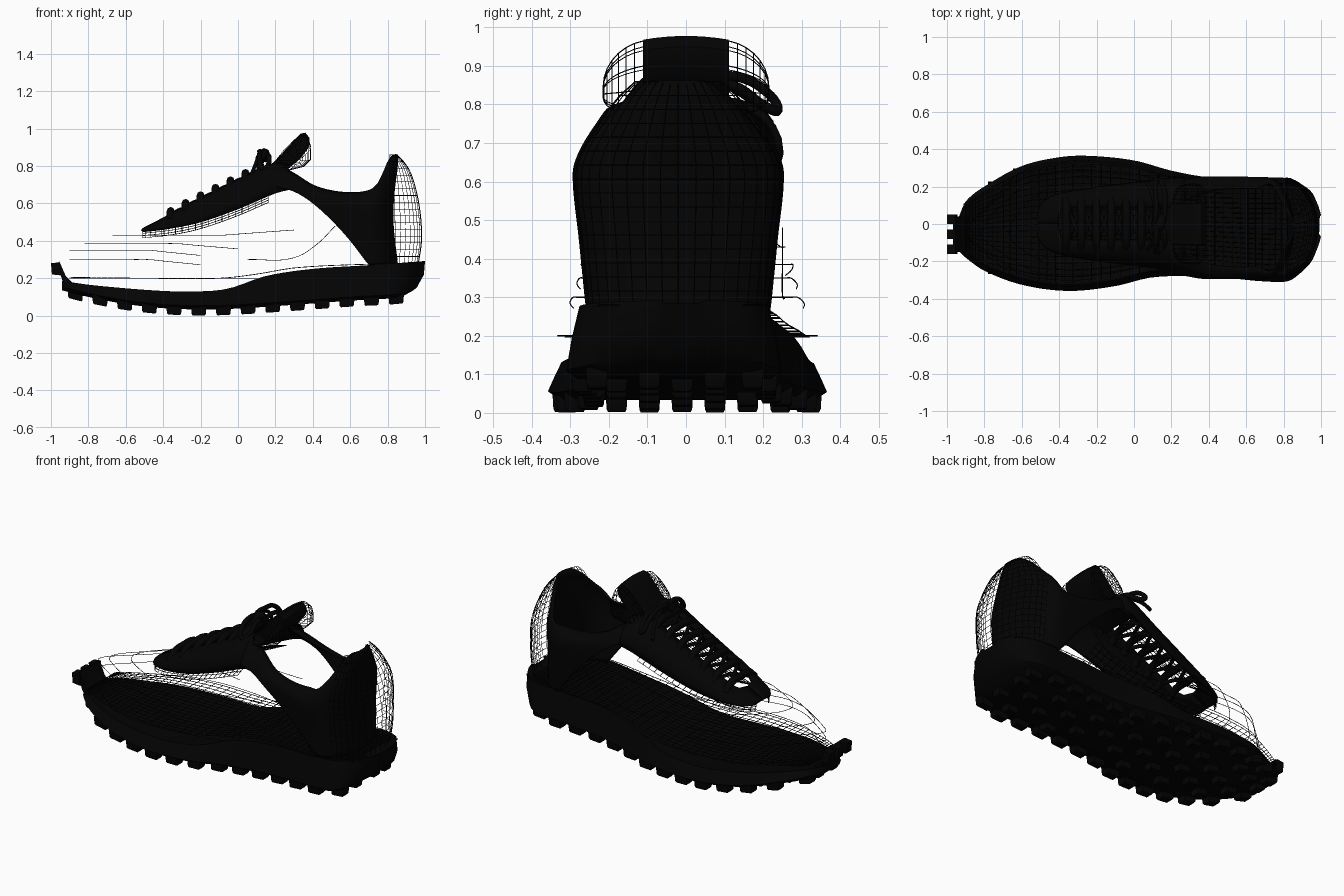
import bpy, bmesh, math

if "Cube" in bpy.data.objects:
    bpy.data.objects.remove(bpy.data.objects["Cube"])

black = bpy.data.materials.new("black")
black.diffuse_color = (0.001, 0.001, 0.001, 1)
black.use_nodes = True
black.node_tree.nodes["Principled BSDF"].inputs["Base Color"].default_value = black.diffuse_color


def curve_fn(pts):
    """Smooth cubic function through (x, value) points."""
    n = len(pts)
    m = []
    for i in range(n):
        a, b = pts[max(i - 1, 0)], pts[min(i + 1, n - 1)]
        m.append((b[1] - a[1]) / (b[0] - a[0]))

    def f(x):
        x = min(max(x, pts[0][0]), pts[-1][0])
        i = 0
        while i < n - 2 and x > pts[i + 1][0]:
            i += 1
        h = pts[i + 1][0] - pts[i][0]
        t = (x - pts[i][0]) / h
        return ((2*t**3 - 3*t*t + 1) * pts[i][1] + (t**3 - 2*t*t + t) * h * m[i]
                + (3*t*t - 2*t**3) * pts[i + 1][1] + (t**3 - t*t) * h * m[i + 1])
    return f


def finish(ob, angle=40):
    ob.data.materials.append(black)
    bpy.ops.object.select_all(action='DESELECT')
    ob.select_set(True)
    bpy.context.view_layer.objects.active = ob
    bpy.ops.object.shade_smooth_by_angle(angle=math.radians(angle))
    return ob


def loft(name, rows, closed=False, thick=0, wire=0, offset=-1):
    """Skin equal-length rows of points; optionally thicken or turn into a net."""
    bm = bmesh.new()
    vs = [[bm.verts.new(p) for p in r] for r in rows]
    k = len(rows[0])
    for a, b in zip(vs, vs[1:]):
        for j in range(k if closed else k - 1):
            bm.faces.new((a[j], a[(j + 1) % k], b[(j + 1) % k], b[j]))
    if closed and not wire:
        bm.faces.new(vs[0])
        bm.faces.new(vs[-1])
    bmesh.ops.remove_doubles(bm, verts=bm.verts, dist=1e-5)
    bmesh.ops.recalc_face_normals(bm, faces=bm.faces)
    me = bpy.data.meshes.new(name)
    bm.to_mesh(me)
    bm.free()
    ob = bpy.data.objects.new(name, me)
    bpy.context.collection.objects.link(ob)
    finish(ob)
    if thick:
        md = ob.modifiers.new("thickness", 'SOLIDIFY')
        md.thickness, md.offset = thick, offset
    if wire:
        md = ob.modifiers.new("net", 'WIREFRAME')
        md.thickness = wire
    return ob


def tube(name, pts, r, cyclic=False):
    cu = bpy.data.curves.new(name, 'CURVE')
    cu.dimensions = '3D'
    cu.bevel_depth, cu.bevel_resolution, cu.resolution_u = r, 2, 6
    sp = cu.splines.new('BEZIER')
    sp.bezier_points.add(len(pts) - 1)
    for bp, p in zip(sp.bezier_points, pts):
        bp.co = p
        bp.handle_left_type = bp.handle_right_type = 'AUTO'
    sp.use_cyclic_u = cyclic
    cu.use_fill_caps = True
    cu.materials.append(black)
    ob = bpy.data.objects.new(name, cu)
    bpy.context.collection.objects.link(ob)
    return ob


# Sole outline and side profile
y_in = curve_fn([(-.94, .03), (-.9, .12), (-.8, .2), (-.6, .31), (-.4, .357), (-.25, .365), (0, .34),
                 (.2, .285), (.4, .25), (.6, .247), (.85, .242), (.95, .19), (.985, .12), (1, .06)])
y_out = curve_fn([(-.94, -.14), (-.9, -.18), (-.8, -.25), (-.6, -.325), (-.35, -.358), (-.1, -.332),
                  (.1, -.285), (.4, -.28), (.7, -.307), (.85, -.3), (.95, -.22), (.985, -.14), (1, -.08)])
z_bot = curve_fn([(-.94, .135), (-.8, .1), (-.6, .062), (-.4, .04), (-.2, .033), (0, .038),
                  (.3, .058), (.6, .08), (.9, .1), (1, .13)])
z_top = curve_fn([(-.94, .185), (-.75, .16), (-.4, .132), (-.2, .13), (-.05, .145), (.15, .212),
                  (.4, .25), (.7, .27), (1, .292)])
N = 56
stations = [.03 - .97 * math.cos(math.pi * i / N) for i in range(N + 1)]
rows = []
for x in stations:
    a, b, zb, zt = y_out(x), y_in(x), z_bot(x), z_top(x)

    def sx(k, x=x):
        return .8 + (x - .8) * k if x > .8 else x
    s = min(1, (b - a) / .4)
    rows.append([(sx(.65), a + .03*s, zb), (sx(.78), a, zb + .02), (sx(.97), a + .014*s, zb + (zt - zb)*.55),
                 (sx(1), a + .034*s, zt), (sx(.95), a + .075*s, zt - .008), (sx(.95), b - .075*s, zt - .008),
                 (sx(1), b - .034*s, zt), (sx(.97), b - .014*s, zb + (zt - zb)*.55),
                 (sx(.78), b, zb + .02), (sx(.65), b - .03*s, zb)])
loft("sole", rows, closed=True)


# Tapered outsole lugs, staggered inside and following both edges
def lug(bm, x, y, lx=.033, ly=.026):
    zb = z_bot(x)
    slope = (z_bot(x + .03) - z_bot(x - .03)) / .06
    ring = []
    for h, k in ((.02, 1.1), (-.024, 1), (-.032, .85)):
        ring.append([bm.verts.new((x + sx * lx * k, y + sy * ly * k, max(0, zb + h + slope * sx * lx * k)))
                     for sx, sy in ((-1, -1), (1, -1), (1, 1), (-1, 1))])
    for p, q in zip(ring, ring[1:]):
        for j in range(4):
            bm.faces.new((p[j], q[j], q[(j + 1) % 4], p[(j + 1) % 4]))
    bm.faces.new(ring[-1][::-1])


bm = bmesh.new()
for i in range(14):
    x = -.87 + i * .132
    a, b = y_out(x) + .04, y_in(x) - .04
    if abs(x) > .75:
        a, b = a + .03, b - .03
    lug(bm, x, a, .038)
    lug(bm, x, b, .038)
    for j in range(-4, 5):
        y = -.01 + j * .085
        if (i + j) % 2 == 0 and a + .06 < y < b - .06:
            lug(bm, x, y)
bmesh.ops.recalc_face_normals(bm, faces=bm.faces)
me = bpy.data.meshes.new("outsole_lugs")
bm.to_mesh(me)
bm.free()
lugs = bpy.data.objects.new("outsole_lugs", me)
bpy.context.collection.objects.link(lugs)
finish(lugs, 30)

# Toe bumper with lugs
loft("toe_bumper", [[(-.9, y, .13), (-.94, y, .19), (-.968, y, .28), (-.955, y, .29), (-.92, y, .21), (-.88, y, .17)]
                    for y in (-.15, -.055, .04)], closed=True)
for y in (-.135, -.055, .025):
    loft("toe_lug", [[(-.945, y + d, .215), (-.995, y + d, .22), (-1, y + d, .28), (-.955, y + d, .285)]
                     for d in (-.026, .026)], closed=True)

# Insole net
z_in = curve_fn([(-.92, .205), (-.5, .2), (-.1, .2), (.1, .222), (.3, .255), (.6, .272), (1, .28)])
rows = []
for i in range(N + 1):
    x = .03 - .93 * math.cos(math.pi * i / N)
    a, b = y_out(x) * .88, y_in(x) * .88
    rows.append([(x, a + (b - a) * j / 18, z_in(x)) for j in range(19)])
loft("insole_net", rows, wire=.004)

# Collar panel: wraps both sides and closes behind the heel
c_top = curve_fn([(.2, .81), (.3, .757), (.4, .695), (.5, .665), (.6, .655), (.68, .662), (.73, .685),
                  (.77, .745), (.8, .82), (.825, .858), (.85, .862)])
c_bot = curve_fn([(.2, .69), (.3, .665), (.4, .6), (.5, .51), (.6, .4), (.7, .27), (.72, .26), (.85, .26)])
c_wid = curve_fn([(.25, .232), (.45, .252), (.62, .268), (.68, .25), (.76, .2), (.82, .155), (.87, .1)])
xs = [.2 + .48 * i / 16 for i in range(17)] + [.68 + .17 * math.sin(math.pi / 2 * i / 12) for i in range(1, 13)]


def collar_col(x, s):
    col = []
    for j in range(15):
        t = j / 14
        z = c_top(x) + (c_bot(x) - c_top(x)) * t
        roll = min(1, max(0, (.74 - x) / .08))
        w = c_wid(z) - .05 * (1 - min(1, t * 4)) ** 2 * roll
        a = max(0, (x - .68) / .17)
        dip = -.025 * math.sin(math.pi * min(1, max(0, (.8 - z) / .52))) * a * a
        col.append((x + dip, -.02 + s * w * max(0, 1 - a ** 2.5) ** (1 / 2.5), z))
    return col


loft("collar_panel", [collar_col(x, -1) for x in xs] + [collar_col(x, 1) for x in xs[-2::-1]], thick=.012, offset=0)

# Heel counter net
h_x = curve_fn([(.28, .965), (.4, .982), (.55, .975), (.7, .945), (.8, .905), (.86, .85)])
rows = []
for j in range(17):
    z = .28 + .58 * j / 16
    w = c_wid(z)
    rows.append([(.81 + (h_x(z) - .81) * math.cos(t), -.02 + w * math.sin(t), z)
                 for t in (math.pi * (i / 18 - .5) for i in range(19))])
loft("heel_counter_net", rows, wire=.003)

# Lace stay: closed at the toe end, open along the throat
e_top = curve_fn([(-.51, .458), (-.4, .515), (-.3, .57), (0, .72), (.2, .812), (.28, .80)])
e_low = curve_fn([(-.51, .45), (-.35, .468), (-.2, .5), (0, .57), (.2, .655), (.28, .675)])
e_out = curve_fn([(-.51, .06), (-.48, .115), (-.4, .155), (-.2, .19), (0, .215), (.2, .24), (.28, .245)])


def stay_row(x, s):
    inner = 0 if x < -.4 else min(.085, .06 + (x + .4) * .6)
    zt, zl, yo = e_top(x), e_low(x), e_out(x)
    row = []
    for j in range(7):
        t = j / 6
        row.append((x, s * (inner + (yo - inner) * math.sin(t * math.pi / 2) ** .9),
                    zl + (zt - zl) * max(0, math.cos(t * math.pi / 2)) ** .9))
    return row


sx_list = [-.51, -.495, -.47, -.44, -.41, -.395] + [-.37 + .64 * i / 18 for i in range(19)]
for side, s in (("inner", 1), ("outer", -1)):
    loft("lace_stay_" + side, [stay_row(x, s) for x in sx_list], thick=.018, offset=0)
    # Net under the stay's lower edge and along the tongue flank
    loft("stay_lining_" + side, [[(x, s * (e_out(x) - .13 * t * min(1, (x + .52) * 4)), e_low(x) - .035 + .05 * t)
                                  for t in (0, .25, .5, .75, 1)] for x in sx_list[:-3]], wire=.004)

# Tongue top pad and its net sides
pad = [(.1, .745), (.17, .8), (.24, .87), (.3, .94), (.335, .973), (.36, .978), (.383, .95), (.38, .91), (.33, .845), (.25, .78)]
loft("tongue_pad", [[(x, y, z - .8 * y * y) for x, z in pad] for y in (-.11, -.08, -.04, 0, .04, .08, .11)], closed=True)
side_loop = [(.19, .79), (.21, .84), (.25, .89), (.3, .94), (.34, .965), (.375, .95), (.39, .9), (.39, .84), (.35, .8), (.27, .78)]
for s in (-1, 1):
    rows = []
    for i in range(8):
        a = i / 7 * math.pi / 2
        k = .15 + .85 * math.cos(a)
        rows.append([(.31 + (x - .31) * k + .01 * i / 7, s * (.11 + .105 * math.sin(a)),
                      .86 + (z - .86) * k - .03 * i / 7) for x, z in side_loop])
    loft("tongue_side_net", rows, closed=True, wire=.003)

# Laces: straight bars and diagonals
for i in range(7):
    x = -.36 + i * .08
    z = e_top(x) + .008
    tube("lace_bar", [(x, -.14, z - .035), (x, -.09, z + .006), (x, 0, z + .014), (x, .09, z + .006), (x, .14, z - .035)], .021)
    if i < 6:
        for s in (-1, 1):
            z2 = e_top(x + .08)
            tube("lace_cross", [(x, -s * .1, z - .02), (x + .04, 0, (z + z2) / 2), (x + .08, s * .1, z2 - .01)], .011)

# Bow
tube("bow_knot", [(.115, -.035, .83), (.14, 0, .87), (.15, .035, .84)], .026)
for s, r in ((1, 1), (-1, .62)):
    tube("bow_loop", [(.135, 0, .86), (.12, s*.11*r, .875), (.115, s*.2*r, .84), (.13, s*.238*r, .785),
                      (.15, s*.215*r, .79), (.165, s*.12*r, .85)], .013, True)
    tube("lace_tail", [(.13, 0, .86), (.11, s*.1*r, .85), (.09, s*.18*r, .8), (.07, s*.22*r, .75)], .01)

# Thin seam lines on the open upper
for z, x0, x1, k in ((.2, -.9, .1, .93), (.3, -.9, -.2, .84), (.35, -.9, -.2, .79), (.385, -.82, .0, .76), (.43, -.67, .3, .7)):
    for s, f in ((1, y_in), (-1, y_out)):
        pts = [(x0, -.05, z)]
        for i in range(1, 12):
            t = (i / 11) ** 1.6
            x = x0 + (x1 - x0) * t
            rnd = min(1, math.sqrt((x - x0) / .3))
            rise = .0 if z < .25 else .07 * max(0, t - .6) * (1 if z > .4 else -1)
            pts.append((x, -.05 * (1 - rnd) + f(x) * k * rnd, z + rise))
        tube("seam_line", pts, .0015)
for s in (-1, 1):
    tube("side_seam", [(.05, s*.26, .3), (.3, s*.25, .31), (.42, s*.25, .38), (.52, s*.25, .48)], .0015)
